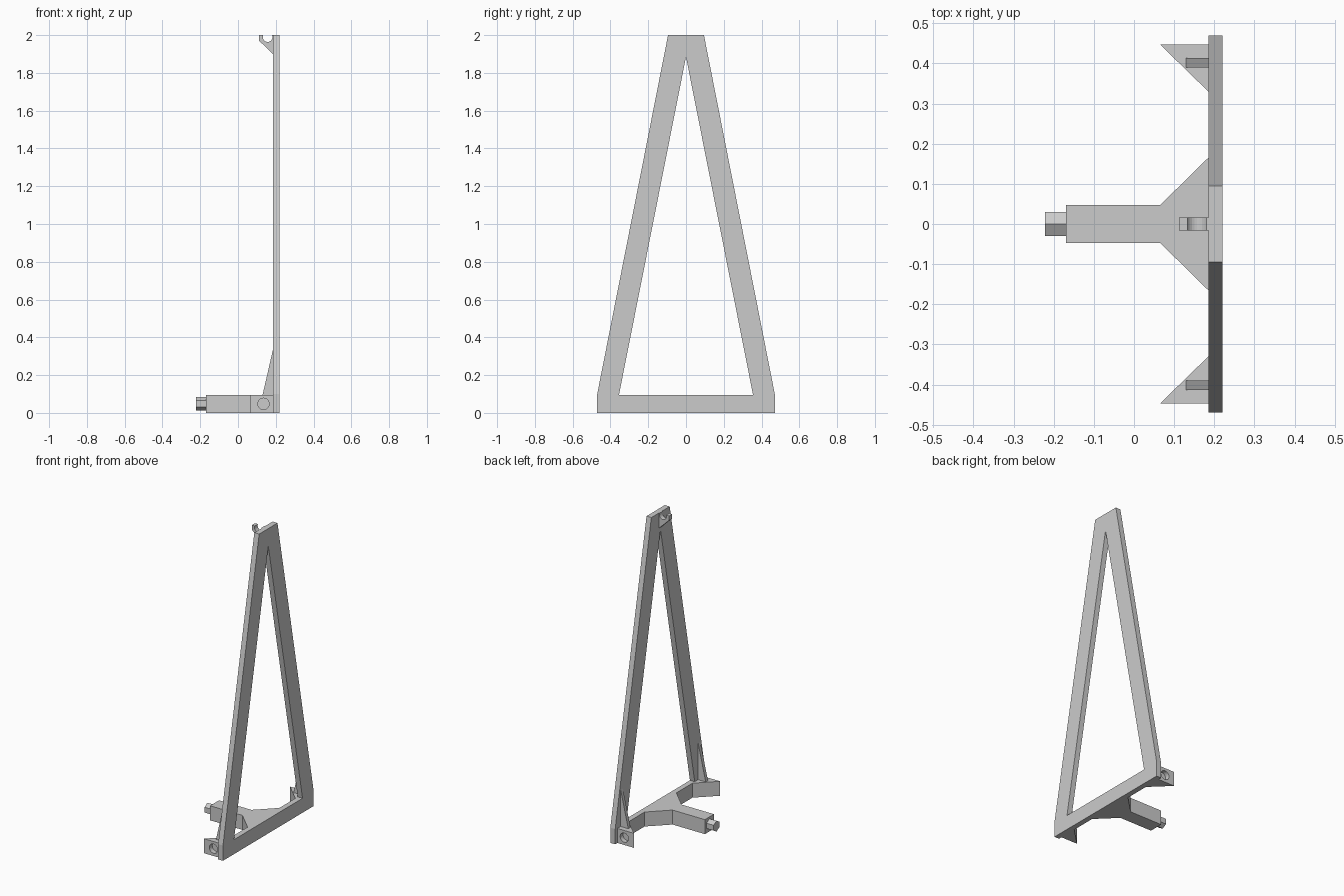
import bpy, bmesh, math
from mathutils import Vector

cube = bpy.data.objects.get("Cube")
if cube:
    bpy.data.objects.remove(cube, do_unlink=True)

grey = bpy.data.materials.new("light_grey")
grey.use_nodes = True
grey.diffuse_color = (0.6, 0.6, 0.6, 1)
grey.node_tree.nodes["Principled BSDF"].inputs["Base Color"].default_value = (0.6, 0.6, 0.6, 1)


def prism(name, points, axis, low, high):
    """Extrude a closed 2D outline along an axis; points use the other two axes in order."""
    def place(p, h):
        co = list(p)
        co.insert("xyz".index(axis), h)
        return Vector(co)
    bm = bmesh.new()
    a = [bm.verts.new(place(p, low)) for p in points]
    b = [bm.verts.new(place(p, high)) for p in points]
    bm.faces.new(a)
    bm.faces.new(b)
    for i in range(len(a)):
        j = (i + 1) % len(a)
        bm.faces.new((a[i], a[j], b[j], b[i]))
    bmesh.ops.recalc_face_normals(bm, faces=bm.faces)
    mesh = bpy.data.meshes.new(name)
    bm.to_mesh(mesh)
    bm.free()
    mesh.materials.append(grey)
    obj = bpy.data.objects.new(name, mesh)
    bpy.context.scene.collection.objects.link(obj)
    return obj


def ring(cx, cy, radius, sides, turn=0):
    steps = [math.tau * i / sides + turn for i in range(sides)]
    return [(cx + radius * math.cos(t), cy + radius * math.sin(t)) for t in steps]


def cut(obj, cutter):
    cutter.hide_render = True
    mod = obj.modifiers.new("cut", "BOOLEAN")
    mod.operation = "DIFFERENCE"
    mod.solver = "EXACT"
    mod.object = cutter
    bpy.context.view_layer.objects.active = obj
    bpy.ops.object.modifier_apply(modifier=mod.name)
    bpy.data.objects.remove(cutter, do_unlink=True)


FACE, BACK, BAR = 0.185, 0.22, 0.095

# Tapered upright frame with a triangular opening
frame = prism("frame", [(-0.47, 0), (0.47, 0), (0.47, 0.1), (0.095, 2), (-0.095, 2), (-0.47, 0.1)],
              "x", FACE, BACK)
cut(frame, prism("opening", [(-0.355, BAR), (0.355, BAR), (0, 1.885)], "x", 0.1, 0.3))

# Central arm flaring into the frame, with a hexagonal tip
prism("arm", [(-0.17, -0.047), (0.065, -0.047), (FACE, -0.165),
              (FACE, 0.165), (0.065, 0.047), (-0.17, 0.047)], "z", 0, BAR)
prism("hex_tip", ring(0, 0.048, 0.035, 6, math.pi / 2), "x", -0.222, -0.17)

# Corner feet with blind holes, and upright ribs above them
for side, s in (("left", 1), ("right", -1)):
    foot = prism("foot_" + side, [(0.065, s * 0.447), (FACE, s * 0.447), (FACE, s * 0.33)],
                 "z", 0, BAR)
    cut(foot, prism("hole", ring(0.135, 0.048, 0.03, 24), "y", s * 0.417, s * 0.5))
    prism("rib_" + side, [(0.13, BAR), (FACE, BAR), (FACE, 0.335)], "y", s * 0.39, s * 0.413)

# Hook at the top with a round notch
hook = prism("hook", [(FACE, 1.9), (FACE, 2), (0.112, 2), (0.112, 1.97)], "y", -0.016, 0.016)
cut(hook, prism("notch", ring(0.157, 1.99, 0.026, 24), "y", -0.1, 0.1))
